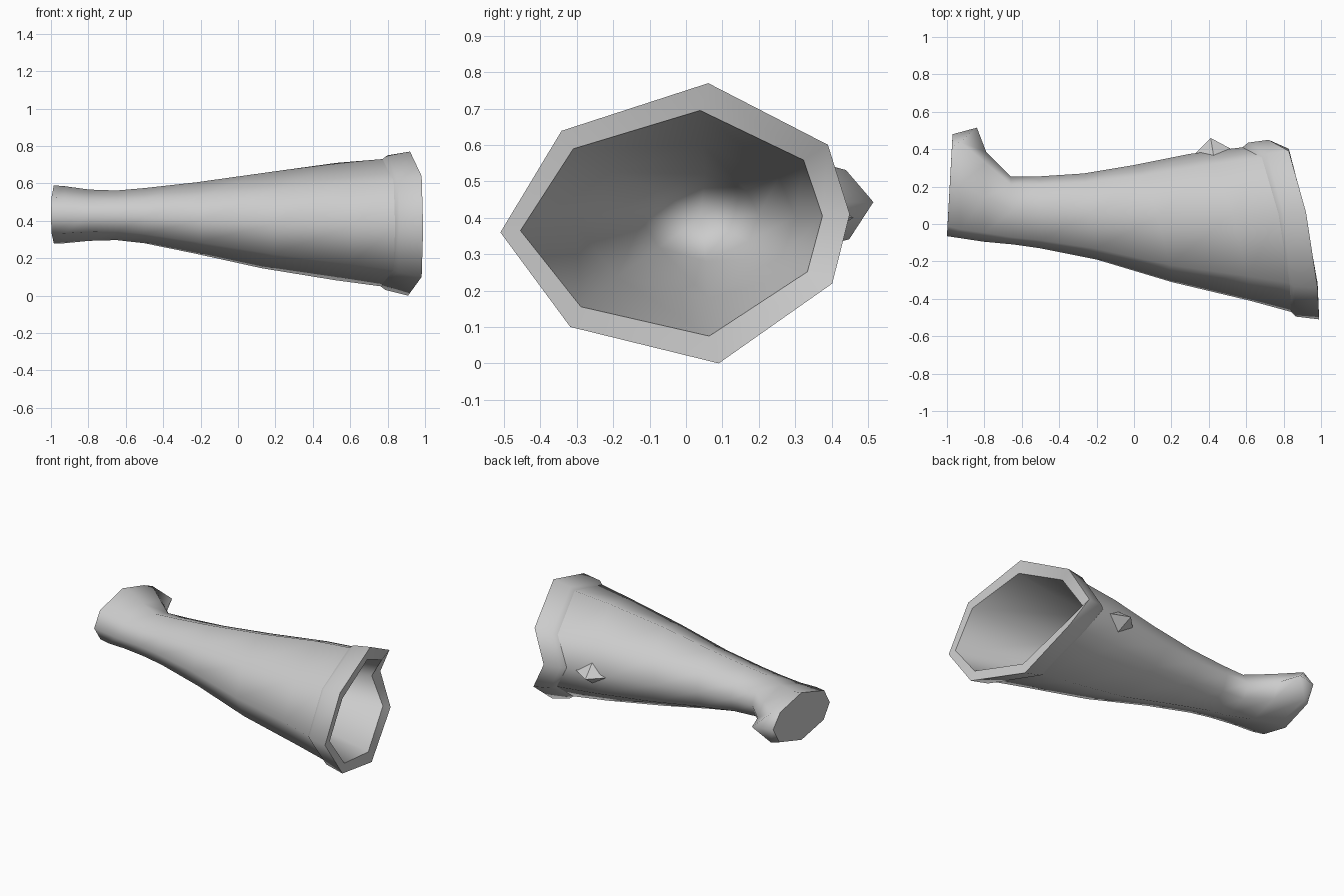
import bpy, bmesh
from mathutils import Vector

cube = bpy.data.objects.get("Cube")
if cube:
    bpy.data.objects.remove(cube)

mat = bpy.data.materials.new("plain grey")
mat.use_nodes = True
GREY = (0.6, 0.6, 0.6, 1)
mat.diffuse_color = GREY
mat.node_tree.nodes["Principled BSDF"].inputs["Base Color"].default_value = GREY

# Eight-sided cross-sections: (across, up, share of the lengthwise slant)
WIDE = [(-1, -.065, 0), (-.65, .66, .03), (.19, 1, .26), (.875, .56, .6),
        (1, .065, 1), (.9, -.43, .6), (.25, -1, .3), (-.6, -.74, .03)]
ROUND = [(-1, -.05, 0), (-.8, .58, .1), (0, 1, .5), (.75, .65, .88),
         (1, .07, 1), (.78, -.6, .89), (0, -1, .5), (-.78, -.65, .1)]


def section(x0, x1, y0, y1, z0, z1, tip=0):
    """Slanted ring between two lengthwise ends, blending round to wide."""
    t = min(1, max(0, ((x0 + x1) / 2 + .7) / 1.3))
    points = []
    for i, (a, b) in enumerate(zip(ROUND, WIDE)):
        u, v, w = Vector(a).lerp(Vector(b), t)
        x = x0 + (x1 - x0) * w + (tip if i in (0, 4) else 0)
        points.append((x, (y0 + y1 + u * (y1 - y0)) / 2,
                       (z0 + z1 + v * (z1 - z0)) / 2))
    return points


def loft(name, sections, sharp=(), start_cap=False, apex=None):
    """Skin the rings in order; rings listed in sharp keep hard edges."""
    bm = bmesh.new()
    rings = [[bm.verts.new(p) for p in s] for s in sections]
    for a, b in zip(rings, rings[1:]):
        for i in range(8):
            j = (i + 1) % 8
            bm.faces.new((a[i], a[j], b[j], b[i]))
    if start_cap:
        bm.faces.new(rings[0])
    if apex:
        tip = bm.verts.new(apex)
        for i in range(8):
            bm.faces.new((rings[-1][i], rings[-1][(i + 1) % 8], tip))
    bmesh.ops.recalc_face_normals(bm, faces=bm.faces)
    for f in bm.faces:
        f.smooth = True
    for k in sharp:
        for i in range(8):
            bm.edges.get((rings[k][i], rings[k][(i + 1) % 8])).smooth = False
    return finish(name, bm)


def finish(name, bm):
    mesh = bpy.data.meshes.new(name)
    bm.to_mesh(mesh)
    bm.free()
    mesh.materials.append(mat)
    obj = bpy.data.objects.new(name, mesh)
    bpy.context.collection.objects.link(obj)
    return obj


# Tapered sleeve with flared small end, thick collar and hollow mouth
loft("flared_sleeve", [
    section(-1, -.97, -.065, .48, .28, .59),              # end cap
    section(-.925, -.93, -.09, .515, .28, .585, .09),     # small flare
    section(-.8, -.79, -.095, .385, .293, .567),
    section(-.64, -.66, -.11, .255, .297, .562),          # neck
    section(-.5, -.5, -.13, .255, .28, .575),
    section(-.2, -.27, -.19, .27, .225, .605),
    section(.2, 0, -.31, .315, .147, .655),
    section(.62, .3, -.41, .375, .083, .71),
    section(.84, .58, -.47, .41, .05, .73),               # collar tuck
    section(.865, .61, -.495, .435, .03, .75),            # collar back
    section(.99, .72, -.51, .45, 0, .77),                 # collar front
    section(.985, .71, -.455, .375, .075, .695),          # mouth edge
    section(.4, .3, -.3, .3, .18, .6),
    section(-.2, -.2, -.12, .2, .28, .52),
], sharp=(0, 8, 10, 11), start_cap=True, apex=(-.45, .04, .4))

# Small faceted stud on the back
bm = bmesh.new()
base = [bm.verts.new(p) for p in
        [(.31, .36, .40), (.43, .34, .49), (.54, .39, .41), (.43, .34, .32)]]
peak = bm.verts.new((.41, .46, .40))
for i in range(4):
    bm.faces.new((base[i], base[(i + 1) % 4], peak))
bm.faces.new(base)
bmesh.ops.recalc_face_normals(bm, faces=bm.faces)
finish("back_stud", bm)
